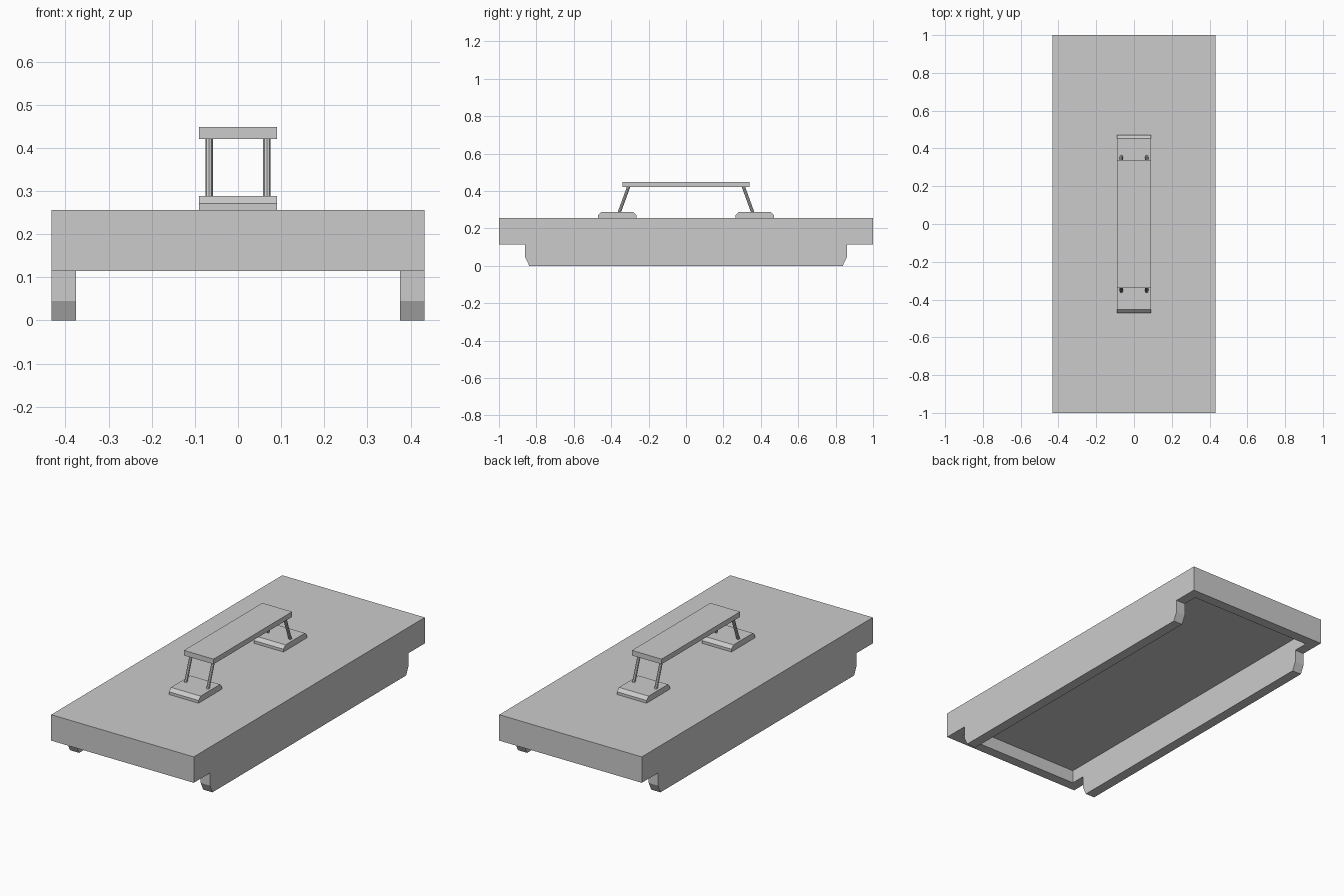
import bpy
import bmesh
from mathutils import Vector

cube = bpy.data.objects.get("Cube")
if cube:
    bpy.data.objects.remove(cube, do_unlink=True)

grey = bpy.data.materials.new("light_grey")
grey.use_nodes = True
grey.diffuse_color = (0.6, 0.6, 0.6, 1)
grey.node_tree.nodes["Principled BSDF"].inputs["Base Color"].default_value = (0.6, 0.6, 0.6, 1)


def finish(name, bm):
    bmesh.ops.recalc_face_normals(bm, faces=bm.faces)
    mesh = bpy.data.meshes.new(name)
    bm.to_mesh(mesh)
    bm.free()
    mesh.materials.append(grey)
    obj = bpy.data.objects.new(name, mesh)
    bpy.context.collection.objects.link(obj)
    return obj


def extrude_profile(name, yz, x0, x1):
    """Extrude a side outline (y, z) across the width."""
    bm = bmesh.new()
    face = bm.faces.new([bm.verts.new((x0, y, z)) for y, z in yz])
    ext = bmesh.ops.extrude_face_region(bm, geom=[face])
    moved = [v for v in ext["geom"] if isinstance(v, bmesh.types.BMVert)]
    bmesh.ops.translate(bm, verts=moved, vec=(x1 - x0, 0, 0))
    return finish(name, bm)


def box(name, x0, x1, y0, y1, z0, z1):
    return extrude_profile(name, [(y0, z0), (y1, z0), (y1, z1), (y0, z1)], x0, x1)


def rod(name, start, end, radius):
    axis = Vector(end) - Vector(start)
    bm = bmesh.new()
    bmesh.ops.create_cone(bm, cap_ends=True, segments=8, radius1=radius,
                          radius2=radius, depth=axis.length)
    bm.transform(axis.to_track_quat("Z", "Y").to_matrix().to_4x4())
    bmesh.ops.translate(bm, verts=bm.verts, vec=(Vector(start) + Vector(end)) / 2)
    return finish(name, bm)


W, WALL = 0.432, 0.056            # half width, wall thickness
TOP, RIM, CEILING = 0.256, 0.114, 0.186
INNER = W - WALL

# Lid panel, with a shallow recess underneath framed by the walls
box("lid_panel", -INNER, INNER, -1 + WALL, 1 - WALL, CEILING, TOP)

# Side walls whose lower runners stop short of the ends, with clipped corners
half = [(0.838, 0), (0.86, 0.045), (0.86, RIM), (1, RIM), (1, TOP)]
outline = half + [(-y, z) for y, z in reversed(half)]
for side, s in (("left", 1), ("right", -1)):
    extrude_profile(side + "_side_rail", outline, s * INNER, s * W)

for end, s in (("front", -1), ("back", 1)):
    box(end + "_end_wall", -INNER, INNER, s * (1 - WALL), s, RIM, TOP)

    # Handle foot: chamfered plate
    foot = [(0.265, TOP), (0.47, TOP), (0.47, 0.271), (0.452, 0.288),
            (0.283, 0.288), (0.265, 0.271)]
    extrude_profile(end + "_handle_foot", [(s * y, z) for y, z in foot], -0.09, 0.09)

    # Leaning handle posts
    for side, t in (("left", 1), ("right", -1)):
        rod(f"{end}_{side}_handle_post", (t * 0.067, s * 0.358, 0.282),
            (t * 0.067, s * 0.306, 0.425), 0.0085)

# Grip bar
box("handle_grip", -0.09, 0.09, -0.34, 0.34, 0.42, 0.448)
